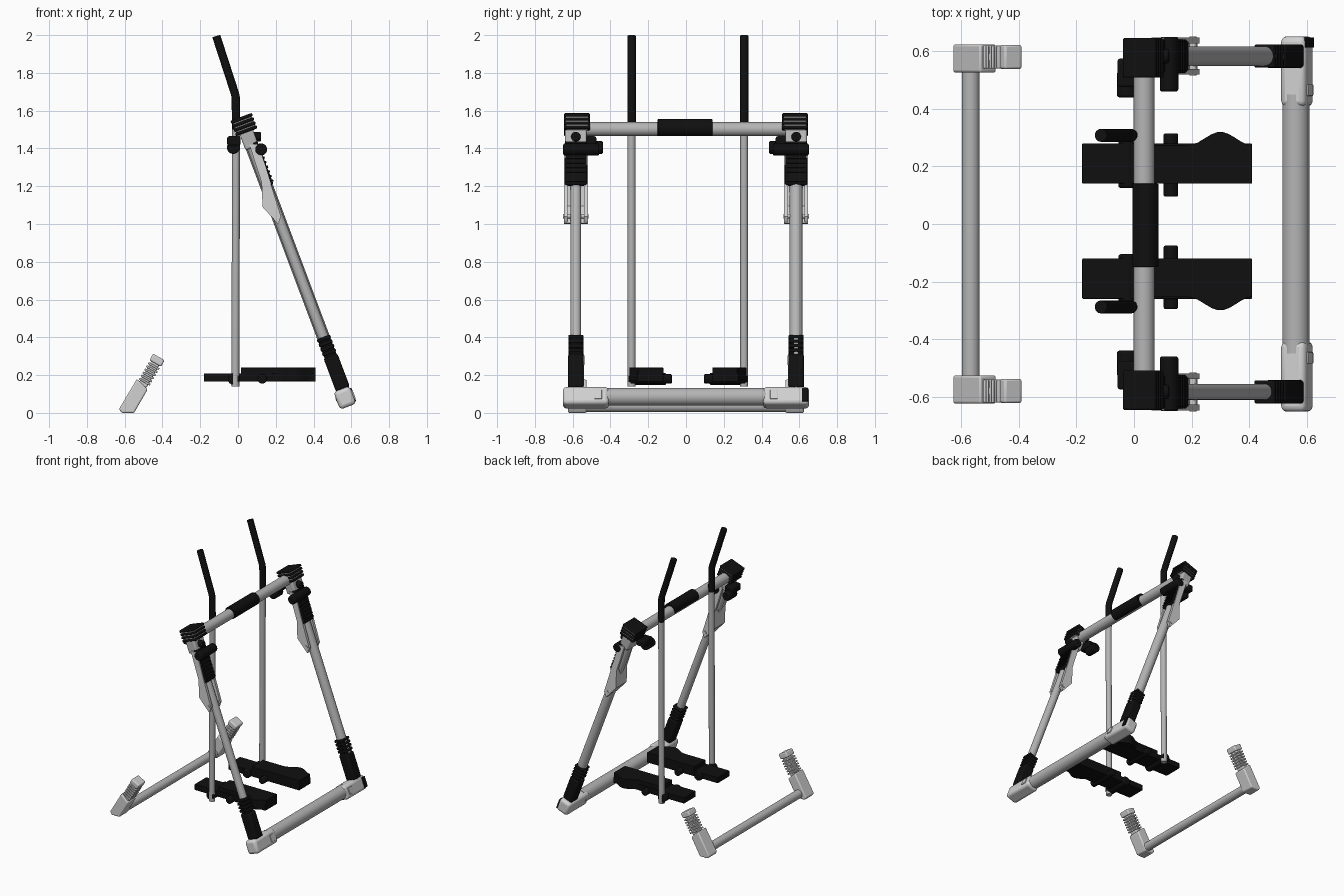
import bpy, bmesh, math
from mathutils import Matrix, Vector

if "Cube" in bpy.data.objects:
    bpy.data.objects.remove(bpy.data.objects["Cube"], do_unlink=True)


def material(name, value):
    m = bpy.data.materials.new(name)
    m.use_nodes = True
    colour = (value, value, value, 1)
    m.diffuse_color = colour
    m.node_tree.nodes["Principled BSDF"].inputs["Base Color"].default_value = colour
    return m


BLACK = material("black rubber", 0.005)
TUBE = material("grey tube", 0.46)
PALE = material("pale grey plastic", 0.64)


def finish(name, bm, mat, bevel=0.0):
    mesh = bpy.data.meshes.new(name)
    bmesh.ops.recalc_face_normals(bm, faces=bm.faces)
    bm.to_mesh(mesh)
    bm.free()
    mesh.materials.append(mat)
    ob = bpy.data.objects.new(name, mesh)
    bpy.context.collection.objects.link(ob)
    if bevel:
        mod = ob.modifiers.new("rounded edges", "BEVEL")
        mod.width, mod.segments = bevel, 3
    bpy.ops.object.select_all(action="DESELECT")
    ob.select_set(True)
    bpy.context.view_layer.objects.active = ob
    bpy.ops.object.shade_smooth_by_angle(angle=math.radians(35))
    return ob


def box(name, centre, size, mat, frame=Matrix(), bevel=0.0):
    bm = bmesh.new()
    m = frame @ Matrix.Translation(centre) @ Matrix.Diagonal((*size, 1))
    bmesh.ops.create_cube(bm, size=1, matrix=m)
    return finish(name, bm, mat, bevel)


def rod(name, a, b, radius, mat, bevel=0.0, sides=32):
    a, b = Vector(a), Vector(b)
    d = b - a
    m = Matrix.Translation((a + b) / 2) @ d.to_track_quat("Z", "Y").to_matrix().to_4x4()
    bm = bmesh.new()
    bmesh.ops.create_cone(bm, cap_ends=True, segments=sides, radius1=radius,
                          radius2=radius, depth=d.length, matrix=m)
    return finish(name, bm, mat, bevel)


def prism(name, outline, place, push, mat, bevel=0.0):
    """Extrude a 2D outline; place() turns its points into 3D."""
    bm = bmesh.new()
    face = bm.faces.new([bm.verts.new(place(u, v)) for u, v in outline])
    out = bmesh.ops.extrude_face_region(bm, geom=[face])
    verts = [g for g in out["geom"] if isinstance(g, bmesh.types.BMVert)]
    bmesh.ops.translate(bm, verts=verts, vec=push)
    return finish(name, bm, mat, bevel)


def bent_tube(name, points, radius, mat):
    cu = bpy.data.curves.new(name, "CURVE")
    cu.dimensions = "3D"
    cu.bevel_depth, cu.bevel_resolution, cu.use_fill_caps = radius, 5, True
    sp = cu.splines.new("POLY")
    sp.points.add(len(points) - 1)
    for p, co in zip(sp.points, points):
        p.co = (*co, 1)
    ob = bpy.data.objects.new(name, cu)
    bpy.context.collection.objects.link(ob)
    bpy.ops.object.select_all(action="DESELECT")
    ob.select_set(True)
    bpy.context.view_layer.objects.active = ob
    bpy.ops.object.convert(target="MESH")
    ob = bpy.context.object
    ob.data.materials.clear()
    ob.data.materials.append(mat)
    bpy.ops.object.shade_smooth_by_angle(angle=math.radians(35))


def tilted(x, y, z, degrees):
    return Matrix.Translation((x, y, z)) @ Matrix.Rotation(math.radians(degrees), 4, "Y")


LEAN = -20.6
LEG_Y = 0.583


def leg_x(z):
    return 0.05 + (1.47 - z) * 0.376


# Cross bars
rod("front_base_bar", (0.562, -0.45, 0.085), (0.562, 0.45, 0.085), 0.047, TUBE)
rod("rear_base_bar", (-0.567, -0.55, 0.035), (-0.567, 0.55, 0.035), 0.031, TUBE)
rod("top_cross_bar", (0.035, -0.54, 1.502), (0.035, 0.54, 1.502), 0.037, TUBE)
rod("cross_bar_grip", (0.04, -0.15, 1.51), (0.04, 0.14, 1.51), 0.045, BLACK, 0.004)

for side, s in (("left", 1), ("right", -1)):
    y = s * LEG_Y

    # Front leg with its lower ribbed sleeve
    rod(side + "_front_leg", (leg_x(0.1), y, 0.1), (leg_x(1.5), y, 1.5),
        0.034 if s > 0 else 0.028, TUBE)
    f = tilted(leg_x(0.26), y, 0.26, LEAN)
    box(side + "_leg_sleeve", (0, 0, -0.05), (0.078, 0.082, 0.19), BLACK, f, 0.012)
    box(side + "_leg_sleeve_core", (0, 0, 0.09), (0.064, 0.068, 0.12), BLACK, f, 0.01)
    for i in range(4):
        box(side + "_leg_sleeve_rib", (0, 0, 0.064 + i * 0.026), (0.076, 0.08, 0.018),
            BLACK, f, 0.006)

    # Front base end cap
    f = tilted(0.566, s * 0.53, 0.08, LEAN)
    box(side + "_base_cap", (0, 0, 0), (0.092, 0.244, 0.1), PALE, f, 0.02)
    box(side + "_base_latch", (0.046, -s * 0.065, 0), (0.012, 0.04, 0.05), PALE, f, 0.003)
    if s > 0:
        box("base_end_plate", (0.046, 0.1, 0), (0.008, 0.034, 0.075), BLACK, f)

    # Upper leg shell, bracket and pin
    f = tilted(leg_x(1.3), y, 1.3, LEAN)
    box(side + "_leg_shell", (0.022, 0, 0.015), (0.032, 0.117, 0.25), BLACK, f, 0.01)
    for i in range(7):
        box(side + "_shell_rib", (0.038, 0, -0.09 + i * 0.026), (0.012, 0.1, 0.012), BLACK, f)
    side_shape = [(0.06, 1.42), (0.125, 1.22), (0.13, 1.09), (0.212, 1.0),
                  (0.228, 1.04), (0.165, 1.24), (0.11, 1.42)]
    for e in (-1, 1):
        ye = y + e * 0.054
        prism(side + "_bracket_side", side_shape, lambda u, v: (u, ye - 0.01, v),
              (0, 0.02, 0), PALE)
    rear_face = [(0.125, 1.22), (0.13, 1.09), (0.212, 1.0), (0.22, 1.005),
                 (0.138, 1.095), (0.133, 1.22)]
    prism(side + "_bracket_back", rear_face, lambda u, v: (u, y - 0.06, v),
          (0, 0.12, 0), PALE)
    rod(side + "_bracket_pin", (0.205, y - 0.068, 1.042), (0.205, y + 0.068, 1.042), 0.012, PALE)
    box(side + "_leg_neck", (0, 0, 0.16), (0.075, 0.115, 0.1), TUBE, f, 0.01)

    # Layered corner cap
    f = tilted(0.032, s * 0.577, 1.525, LEAN)
    box(side + "_corner_core", (0, 0, -0.005), (0.108, 0.126, 0.075), TUBE, f, 0.01)
    for i in range(4):
        box(side + "_corner_layer", (0, 0, -0.033 + i * 0.023),
            (0.122, 0.138, 0.018), BLACK, f, 0.007)
    rod(side + "_corner_bolt", (0.06, y, 1.46), (0.122, y, 1.463), 0.025, BLACK, 0.006)

    # Clamps and knobs under the corner
    rod(side + "_front_clamp", (0.122, s * 0.46, 1.395), (0.122, s * 0.65, 1.395),
        0.032, BLACK, 0.008)
    rod(side + "_rear_knob", (-0.025, s * 0.44, 1.405), (-0.025, s * 0.53, 1.405),
        0.034, BLACK, 0.008)
    box(side + "_rear_clamp", (-0.022, s * 0.525, 1.44), (0.07, 0.1, 0.05), BLACK, bevel=0.01)

    # Rear foot: wedge, ribbed neck and head
    wedge = [(-0.63, 0.02), (-0.615, 0), (-0.55, 0), (-0.478, 0.125), (-0.535, 0.18)]
    prism(side + "_rear_foot", wedge, lambda u, v: (u, s * 0.575 - 0.049, v),
          (0, 0.098, 0), PALE, 0.008)
    f = tilted(-0.5, s * 0.58, 0.155, 30)
    box(side + "_rear_neck", (0, 0, 0.06), (0.048, 0.062, 0.15), PALE, f, 0.008)
    for i in range(6):
        box(side + "_rear_neck_rib", (0, 0, 0.012 + i * 0.019), (0.066, 0.08, 0.011),
            PALE, f, 0.003)
    box(side + "_rear_head", (0, 0, 0.143), (0.07, 0.084, 0.04), PALE, f, 0.008)

    # Swinging pole with bent grip
    def sy(v):
        return 0.01 + s * v
    py = sy(0.298)
    rod(side + "_swing_pole", (-0.014, py, 0.14), (-0.01, py, 1.52), 0.021, TUBE)
    bent_tube(side + "_hand_grip", [(-0.01, py, 1.5), (-0.012, py, 1.67),
                                    (-0.016, py, 1.69), (-0.115, py, 1.995)], 0.0225, BLACK)

    # Foot board with bulged toe guard
    box(side + "_foot_board", (0.115, sy(0.2), 0.187), (0.59, 0.14, 0.044), BLACK, bevel=0.004)
    guard = [(0.015, 0.13), (0.41, 0.13), (0.41, 0.262)]
    guard += [(x, 0.264 + 0.046 * math.sin(math.pi * (0.41 - x) / 0.22) ** 2)
              for x in (0.39, 0.37, 0.35, 0.33, 0.31, 0.29, 0.27, 0.25, 0.22, 0.19)]
    guard += [(0.015, 0.264)]
    prism(side + "_foot_guard", guard, lambda u, v: (u, sy(v), 0.168),
          (0, 0, 0.072), BLACK, 0.003)
    rod(side + "_pedal_pivot", (-0.022, sy(0.115), 0.18), (-0.022, sy(0.315), 0.18),
        0.032, BLACK, 0.008)
    rod(side + "_pedal_knob", (0.128, sy(0.085), 0.18), (0.128, sy(0.305), 0.18),
        0.025, BLACK, 0.006)
